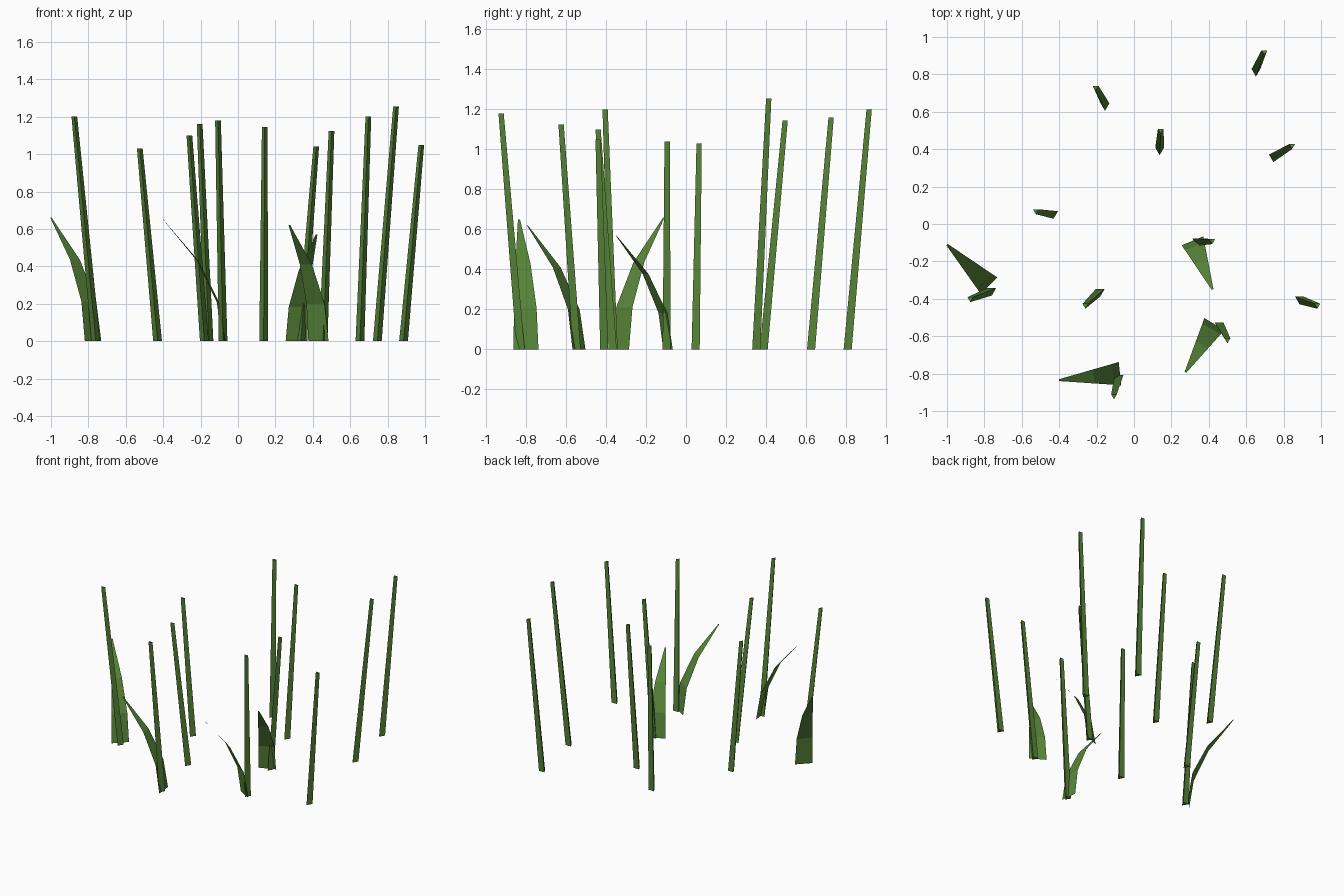
import bpy, math
from mathutils import Vector

if "Cube" in bpy.data.objects:
    bpy.data.objects.remove(bpy.data.objects["Cube"])

green = bpy.data.materials.new("grass green")
green.diffuse_color = (0.098, 0.238, 0.04, 1)
green.use_nodes = True
green.node_tree.nodes["Principled BSDF"].inputs["Base Color"].default_value = green.diffuse_color


def make(name, verts, faces):
    mesh = bpy.data.meshes.new(name)
    mesh.from_pydata(verts, [], faces)
    mesh.materials.append(green)
    bpy.context.collection.objects.link(bpy.data.objects.new(name, mesh))


def stalk(name, base, top, r=0.027, taper=0.65):
    """Leaning three-sided stalk, one edge facing the front."""
    verts = []
    for c, rad in ((Vector((*base, 0)), r), (Vector(top), r * taper)):
        for k in range(3):
            a = -math.pi / 2 + k * math.tau / 3
            verts.append(c + Vector((math.cos(a), math.sin(a), 0)) * rad)
    sides = [(k, (k + 1) % 3, (k + 1) % 3 + 3, k + 3) for k in range(3)]
    make(name, verts, sides + [(2, 1, 0), (3, 4, 5)])


def leaf(name, base, tip, width=0.126):
    """Flat blade bending outwards: (outward, height, width) fractions."""
    b, t = Vector((*base, 0)), Vector(tip)
    out = Vector((t.x - b.x, t.y - b.y, 0))
    side = Vector((-out.y, out.x, 0)).normalized() * width / 2
    verts = []
    for f, h, w in ((0, 0, 1), (0.1, 0.32, 0.9), (0.43, 0.66, 0.6), (1, 1, 0.08)):
        c = b + out * f + Vector((0, 0, t.z * h))
        verts += [c - side * w, c + side * w]
    make(name, verts, [(2 * i, 2 * i + 1, 2 * i + 3, 2 * i + 2) for i in range(3)])


# Stalks: base (x, y), top (x, y, z)
stalks = [
    ((-0.76, -0.355), (-0.875, -0.40, 1.20)),
    ((-0.43, 0.055), (-0.525, 0.07, 1.03)),
    ((-0.18, -0.36), (-0.26, -0.435, 1.10)),
    ((-0.155, 0.632), (-0.205, 0.73, 1.16)),
    ((-0.08, -0.82), (-0.107, -0.92, 1.18)),
    ((0.137, 0.395), (0.143, 0.50, 1.145)),
    ((0.335, -0.09), (0.418, -0.09, 1.04)),
    ((0.455, -0.54), (0.50, -0.62, 1.125)),
    ((0.652, 0.815), (0.697, 0.92, 1.20)),
    ((0.745, 0.358), (0.845, 0.418, 1.255)),
    ((0.885, -0.402), (0.98, -0.435, 1.05)),
]
for i, (b, t) in enumerate(stalks):
    stalk(f"stalk_{i + 1}", b, t)

# Leaves: base (x, y), tip (x, y, z)
leaves = [
    ((-0.775, -0.33), (-1.0, -0.11, 0.66)),
    ((-0.075, -0.80), (-0.40, -0.835, 0.65)),
    ((0.313, -0.09), (0.42, -0.35, 0.57)),
    ((0.43, -0.535), (0.275, -0.793, 0.62)),
]
for i, (b, t) in enumerate(leaves):
    leaf(f"leaf_{i + 1}", b, t)
